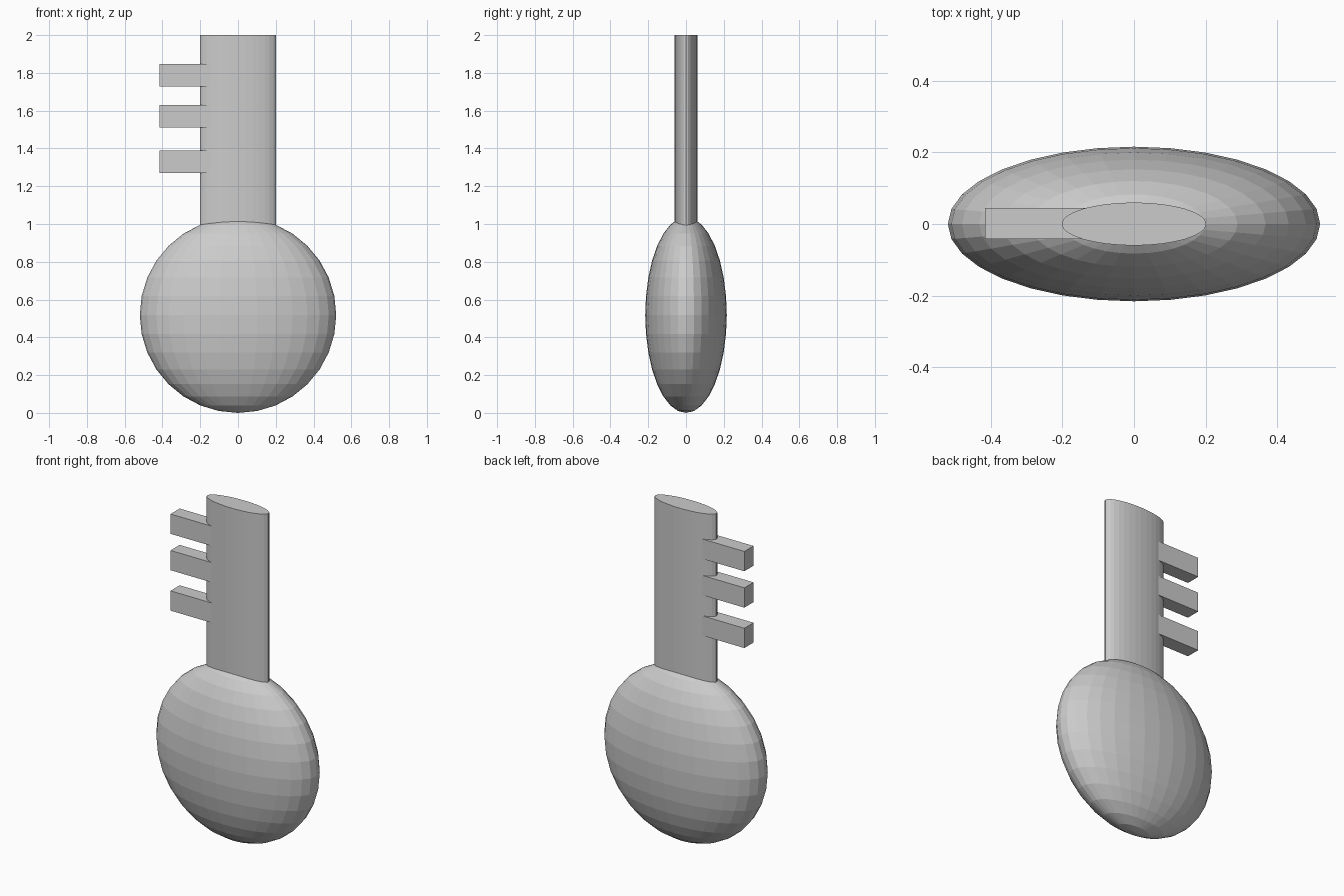
import bpy

if "Cube" in bpy.data.objects:
    bpy.data.objects.remove(bpy.data.objects["Cube"])


def finish(name, scale):
    ob = bpy.context.object
    ob.name = name
    ob.scale = scale
    bpy.ops.object.transform_apply(location=False, rotation=False, scale=True)
    return ob


# Flattened round handle
bpy.ops.mesh.primitive_uv_sphere_add(segments=32, ring_count=16, radius=1, location=(0, 0, 0.518))
finish("handle", (0.52, 0.216, 0.518))

# Oval shaft, its lower end sunk into the handle
bottom, top = 0.9, 2.0
bpy.ops.mesh.primitive_cylinder_add(vertices=32, radius=1, depth=1, location=(0, 0, (bottom + top) / 2))
finish("shaft", (0.202, 0.06, top - bottom))

# Three teeth on the left side
x_out, x_in = -0.416, -0.12
for i, z in enumerate((1.33, 1.571, 1.788)):
    bpy.ops.mesh.primitive_cube_add(size=1, location=((x_out + x_in) / 2, 0.001, z))
    finish(f"tooth_{i + 1}", (x_in - x_out, 0.086, 0.118))
